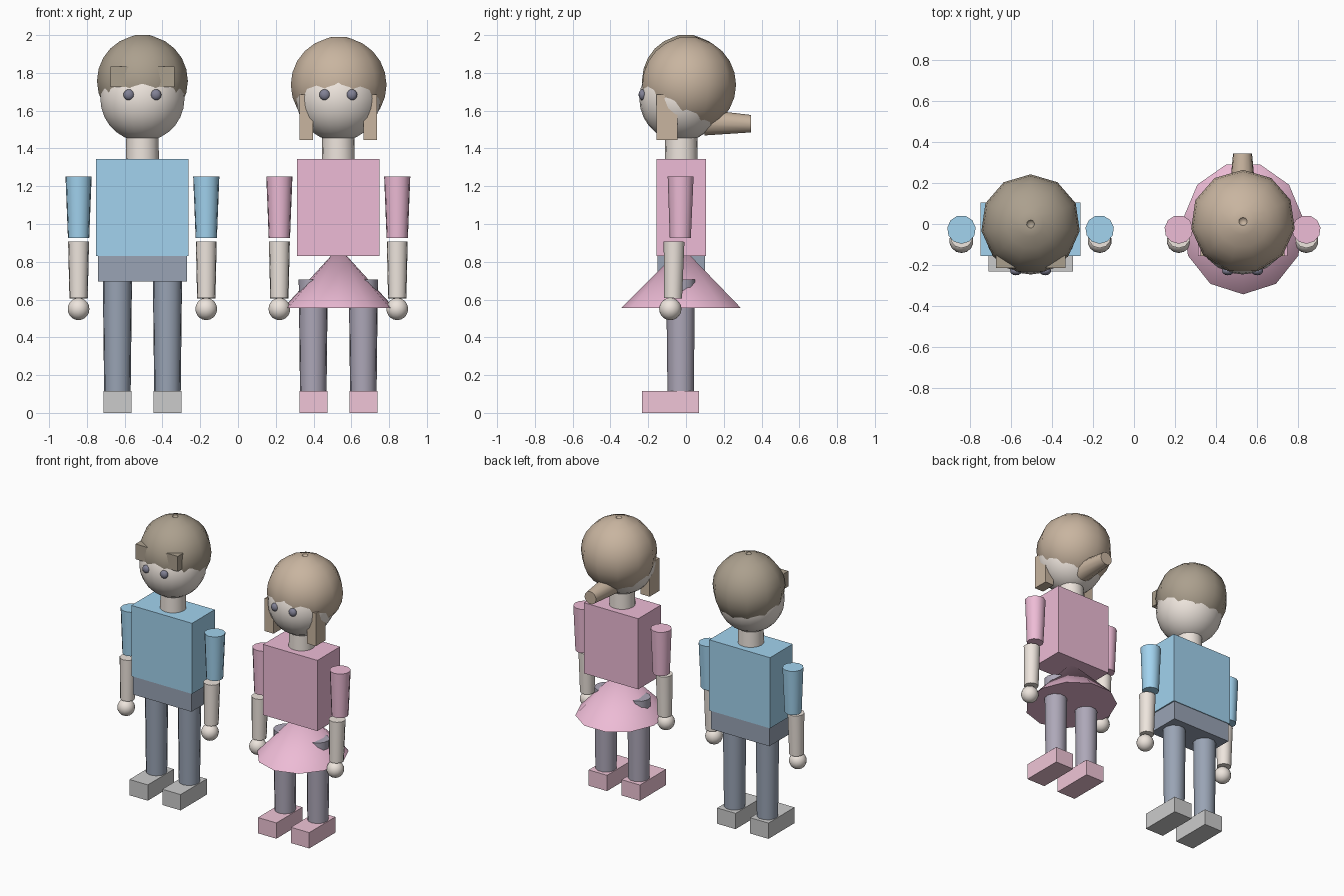
import bpy, math
from mathutils import Vector, Matrix

if "Cube" in bpy.data.objects:
    bpy.data.objects.remove(bpy.data.objects["Cube"])

SIDES = 11


def material(name, rgb):
    m = bpy.data.materials.new(name)
    m.diffuse_color = (*rgb, 1)
    m.use_nodes = True
    m.node_tree.nodes["Principled BSDF"].inputs["Base Color"].default_value = m.diffuse_color
    return m


SKIN = material("skin", (0.85, 0.78, 0.72))
EYE = material("eye", (0.22, 0.22, 0.30))


def finish(name, verts, faces, mat, smooth=True):
    me = bpy.data.meshes.new(name)
    me.from_pydata(verts, [], faces)
    ob = bpy.data.objects.new(name, me)
    bpy.context.collection.objects.link(ob)
    if mat:
        me.materials.append(mat)
    if smooth:
        bpy.ops.object.select_all(action='DESELECT')
        ob.select_set(True)
        bpy.context.view_layer.objects.active = ob
        bpy.ops.object.shade_smooth_by_angle(angle=math.radians(42))
    return ob


def box(name, lo, hi, mat):
    verts = [(x, y, z) for z in (lo[2], hi[2]) for y in (lo[1], hi[1]) for x in (lo[0], hi[0])]
    faces = [(0, 2, 3, 1), (4, 5, 7, 6), (0, 1, 5, 4), (2, 6, 7, 3), (0, 4, 6, 2), (1, 3, 7, 5)]
    return finish(name, verts, faces, mat, False)


def lathe(name, profile, matrix, mat, sides=SIDES, phase=90):
    """Revolve (radius, height) points, bottom to top; radius 0 makes a pole."""
    verts, rings = [], []
    for r, h in profile:
        n = 1 if r == 0 else sides
        rings.append([len(verts) + i for i in range(n)])
        for i in range(n):
            a = math.radians(phase) + math.tau * i / sides
            verts.append(matrix @ Vector((r * math.cos(a), r * math.sin(a), h)))
    faces = []
    for a, b in zip(rings, rings[1:]):
        for i in range(sides):
            j = (i + 1) % sides
            if len(a) == 1:
                faces.append((a[0], b[j], b[i]))
            elif len(b) == 1:
                faces.append((a[i], a[j], b[0]))
            else:
                faces.append((a[i], a[j], b[j], b[i]))
    if len(rings[0]) > 1:
        faces.append(rings[0][::-1])
    if len(rings[-1]) > 1:
        faces.append(rings[-1])
    return finish(name, verts, faces, mat)


def tube(name, p0, p1, r0, r1, mat, sides=SIDES):
    p0, p1 = Vector(p0), Vector(p1)
    d = p1 - p0
    m = Matrix.Translation(p0) @ d.to_track_quat('Z', 'Y').to_matrix().to_4x4()
    return lathe(name, [(r0, 0), (r1, d.length)], m, mat, sides)


def ball(name, c, scale, mat, sides=22, rings=14, dimple=0):
    prof = [(0, -1)]
    for i in range(1, rings):
        a = math.pi * i / rings
        prof.append((math.sin(a), -math.cos(a)))
    if dimple:
        prof += [(0.16, 1), (0.08, 1), (0, 1 - dimple)]
    else:
        prof.append((0, 1))
    m = Matrix.Translation(c) @ Matrix.Diagonal((*scale, 1))
    return lathe(name, prof, m, mat, sides)


def figure(tag, cx, half, top, lower, shoe):
    """Shared body: torso, neck, head, eyes, arms, legs and shoes."""
    box(tag + "_torso", (cx - half, -0.157, 0.83), (cx + half, 0.105, 1.345), top)
    tube(tag + "_neck", (cx, -0.025, 1.345), (cx, -0.025, 1.50), 0.087, 0.085, SKIN, 16)
    ball(tag + "_head", (cx, -0.027, 1.663), (0.225, 0.22, 0.225), SKIN)
    for side, s in (("left", -1), ("right", 1)):
        p = f"{tag}_{side}_"
        ax, lx = cx + s * (half + 0.093), cx + s * 0.1325
        ball(p + "eye", (cx + s * 0.0715, -0.23, 1.684), (0.029, 0.021, 0.029), EYE, 12, 8)
        tube(p + "sleeve", (ax, -0.029, 0.926), (ax, -0.027, 1.252), 0.057, 0.070, top)
        tube(p + "forearm", (ax, -0.068, 0.607), (ax, -0.062, 0.907), 0.049, 0.056, SKIN)
        ball(p + "hand", (ax, -0.083, 0.55), (0.059, 0.059, 0.059), SKIN, 14, 10)
        tube(p + "leg", (lx, -0.027, 0.11), (lx, -0.027, 0.705), 0.071, 0.078, lower)
        box(p + "shoe", (lx - 0.074, -0.233, 0), (lx + 0.074, 0.068, 0.115), shoe)


# Boy
BX = -0.506
blue = material("blue_shirt", (0.36, 0.65, 0.86))
trousers = material("trousers", (0.32, 0.37, 0.46))
dark_hair = material("dark_hair", (0.41, 0.35, 0.27))
figure("boy", BX, 0.245, blue, trousers, None)
box("boy_hips", (BX - 0.236, -0.15, 0.695), (BX + 0.236, 0.10, 0.83), trousers)
ball("boy_hair", (BX, 0.0, 1.757), (0.243, 0.243, 0.243), dark_hair, SIDES, 12, 0.1)
box("boy_fringe", (BX - 0.17, -0.215, 1.724), (BX + 0.17, -0.11, 1.835), dark_hair)

# Girl
GX = 0.531
pink = material("pink_top", (0.85, 0.50, 0.67))
tights = material("tights", (0.42, 0.39, 0.48))
pink_shoe = material("pink_shoe", (0.87, 0.56, 0.68))
brown_hair = material("brown_hair", (0.58, 0.46, 0.35))
figure("girl", GX, 0.219, pink, tights, pink_shoe)
lathe("girl_skirt", [(1, 0.555), (0, 0.877)],
      Matrix.Translation((GX + 0.003, -0.02, 0)) @ Matrix.Diagonal((0.297, 0.324, 1, 1)), pink, SIDES, -90)
ball("girl_hair", (GX + 0.002, 0.012, 1.737), (0.256, 0.253, 0.253), brown_hair, SIDES, 12, 0.1)
tube("girl_ponytail", (GX, 0.10, 1.536), (GX, 0.344, 1.53), 0.070, 0.047, brown_hair)
for side, s in (("left", -1), ("right", 1)):
    x = GX + s * 0.17
    box(f"girl_{side}_side_lock", (x - 0.036, -0.156, 1.445), (x + 0.036, -0.045, 1.685), brown_hair)
